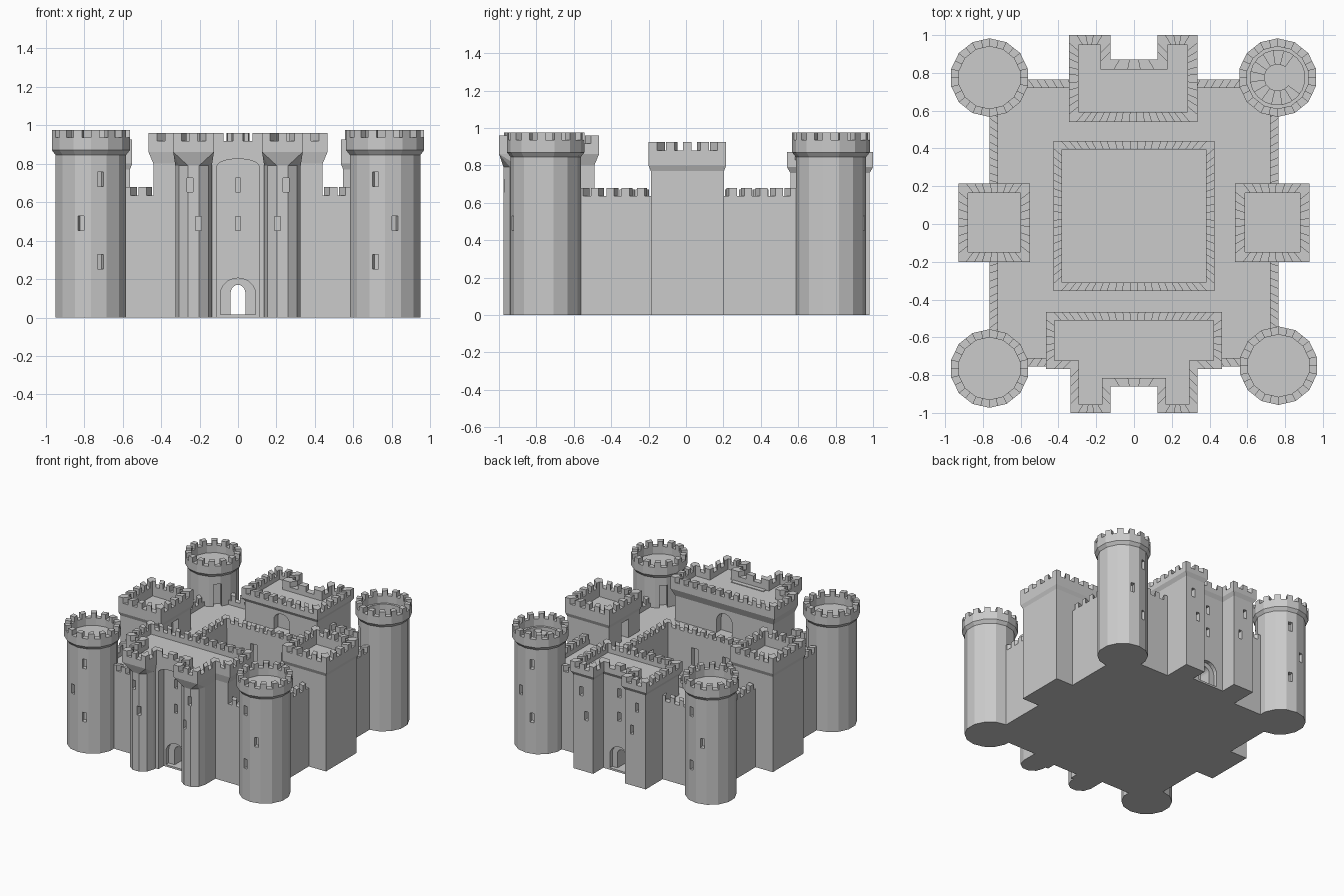
import bpy, bmesh, math
from mathutils import Vector

if "Cube" in bpy.data.objects:
    bpy.data.objects.remove(bpy.data.objects["Cube"])

cutters = []

def make(name, bm):
    bmesh.ops.recalc_face_normals(bm, faces=bm.faces)
    me = bpy.data.meshes.new(name)
    bm.to_mesh(me)
    bm.free()
    ob = bpy.data.objects.new(name, me)
    bpy.context.collection.objects.link(ob)
    return ob

def add_loft(bm, rings):
    vs = [[bm.verts.new(p) for p in r] for r in rings]
    n = len(vs[0])
    for a, b in zip(vs, vs[1:]):
        for i in range(n):
            j = (i + 1) % n
            bm.faces.new((a[i], a[j], b[j], b[i]))
    bm.faces.new(vs[0][::-1])
    bm.faces.new(vs[-1])

def at(pts, z):
    return [(p[0], p[1], z) for p in pts]

def loft(name, *levels):
    bm = bmesh.new()
    add_loft(bm, [at(p, z) for p, z in levels])
    return make(name, bm)

def rect(x0, x1, y0, y1):
    return [(x0, y0), (x1, y0), (x1, y1), (x0, y1)]

def box(name, x0, x1, y0, y1, z0, z1):
    r = rect(x0, x1, y0, y1)
    return loft(name, (r, z0), (r, z1))

def circle(cx, cy, r, n=14):
    return [(cx + r * math.cos(2 * math.pi * (i + .5) / n),
             cy + r * math.sin(2 * math.pi * (i + .5) / n)) for i in range(n)]

def inset(pts, d):
    out, n = [], len(pts)
    for i in range(n):
        a, p, b = (Vector(pts[k % n]) for k in (i - 1, i, i + 1))
        e, f = (p - a).normalized(), (b - p).normalized()
        n1, n2 = Vector((-e.y, e.x)), Vector((-f.y, f.x))
        out.append(tuple(p + (n1 + n2) * d / (1 + n1.dot(n2))))
    return out

def parapet(name, loop, t, z0, zc, zm, cells=None):
    """Low wall ring with merlons standing on it (loop is counter-clockwise)."""
    bm = bmesh.new()
    inner, n = inset(loop, t), len(loop)
    prof = [[bm.verts.new(p) for p in r] for r in
            (at(loop, z0), at(loop, zc), at(inner, zc), at(inner, z0))]
    for k in range(4):
        a, b = prof[k], prof[(k + 1) % 4]
        for i in range(n):
            j = (i + 1) % n
            bm.faces.new((a[i], a[j], b[j], b[i]))
    for i in range(n):
        o0, o1 = Vector(loop[i]), Vector(loop[(i + 1) % n])
        i0, i1 = Vector(inner[i]), Vector(inner[(i + 1) % n])
        c = cells or 2 * max(1, round(((o1 - o0).length / .042 - 1) / 2)) + 1
        for k in range(0, c, 2):
            s, e = k / c, (k + 1) / c
            q = [o0.lerp(o1, s), o0.lerp(o1, e), i0.lerp(i1, e), i0.lerp(i1, s)]
            add_loft(bm, [at(q, zc - .002), at(q, zm)])
    return make(name, bm)

def cutter(ob):
    ob.hide_render = True
    cutters.append(ob)
    return ob

def cut_box(*a):
    return cutter(box("cutter", *a))

def arch(hw, spring, top, y0, y1, z0):
    prof = [(-hw, z0), (hw, z0)] + [
        (hw * math.cos(math.pi * i / 10), spring + (top - spring) * math.sin(math.pi * i / 10))
        for i in range(11)]
    bm = bmesh.new()
    add_loft(bm, [[(x, y, z) for x, z in prof] for y in (y0, y1)])
    return cutter(make("cutter", bm))

def niche(cx, cy, ang, r, w, z0, z1, depth):
    d = Vector((math.cos(ang), math.sin(ang)))
    s = Vector((-d.y, d.x)) * w / 2
    c = Vector((cx, cy))
    a, b = c + d * (r - depth), c + d * (r + .1)
    q = [a - s, b - s, b + s, a + s]
    return cutter(loft("cutter", (q, z0), (q, z1)))

def cut(ob, cs):
    for c in cs:
        m = ob.modifiers.new("cut", 'BOOLEAN')
        m.operation, m.solver, m.object = 'DIFFERENCE', 'EXACT', c
    dg = bpy.context.evaluated_depsgraph_get()
    dg.update()
    me = bpy.data.meshes.new_from_object(ob.evaluated_get(dg))
    ob.modifiers.clear()
    ob.data = me

# Ward: solid block with sunken courtyard, through passage and court windows
passage = arch(.038, .13, .17, -1.2, 1.2, .015)
ward = box("ward", -.765, .765, -.755, .765, 0, .6)
wins = [cut_box(-.38, .38, -.31, .4, .015, 1), passage]
for s in (-.14, .14):
    wins += [cut_box(s - .03, s + .03, -.35, .44, .36, .52),
             cut_box(-.42, .42, s + .015, s + .075, .36, .52)]
cut(ward, wins)
parapet("curtain_parapet", rect(-.765, .765, -.755, .765), .045, .59, .635, .68)
parapet("court_parapet", rect(-.425, .425, -.355, .44), .045, .59, .635, .67)

# Corner towers
for cx, cy in ((-.765, -.765), (.765, -.75), (-.765, .775), (.76, .775)):
    top = circle(cx, cy, .208)
    low = circle(cx, cy, .188)
    tw = loft("corner_tower", (low, 0), (low, .845), (top, .87), (inset(top, .02), .87),
              (inset(top, .02), .875))
    sx, sy = math.copysign(1, cx), math.copysign(1, cy)
    cs = [niche(cx, cy, math.atan2(-sy, -sx), .185, .06, .6, .78, .05)]
    for z, off in ((.72, -.28), (.49, .28), (.29, -.28)):
        cs.append(niche(cx, cy, math.atan2(sy * math.cos(off), sx * math.sin(off)),
                        .185, .032, z - .038, z + .038, .04))
    if cx > 0 and cy > 0:
        # Spiral stair well in one tower
        well = circle(cx, cy, .145, 20)
        cs.append(cutter(loft("cutter", (well, .7), (well, 1.1))))
        for i in range(12):
            a, b = -math.pi * (.2 + i / 8), -math.pi * (.2 + (i + 1) / 8)
            q = [(cx + r * math.cos(t), cy + r * math.sin(t))
                 for r, t in ((.07, a), (.148, a), (.148, b), (.07, b))]
            loft("stair_step", (q, .69), (q, .86 - i * .013))
    cut(tw, cs)
    parapet("corner_tower_parapet", top, .042, .87, .935, .975, 2)

# Side towers
for x0, x1 in ((-.93, -.55), (.535, .93)):
    r = rect(x0, x1, -.2, .215)
    low = inset(r, .012)
    st = loft("side_tower", (low, 0), (low, .77), (r, .8), (inset(r, .02), .8),
              (inset(r, .02), .805))
    inner = 0 if x0 < 0 else math.pi
    cut(st, [niche((x0 + x1) / 2, 0, inner, .185, .09, .6, .75, .06)])
    parapet("side_tower_parapet", r, .052, .8, .88, .925)

# Front gatehouse: wide block, recessed gate panel, arched screen
recess = arch(.092, .12, .205, -1.2, -.75, .015)
slits = [cut_box(-.014, .014, -1.2, -.75, z - .036, z + .036) for z in (.49, .69)]
body = loft("front_gatehouse", (rect(-.44, .44, -.755, -.49), 0),
            (rect(-.44, .44, -.755, -.49), .8), (rect(-.465, .465, -.768, -.465), .86))
cut(body, [passage, arch(.07, .7, .77, -.55, -.3, .6)])
panel = box("gate_panel", -.145, .145, -.79, -.7, 0, .87)
cut(panel, [passage, recess] + slits)
screen = box("gate_arch_screen", -.145, .145, -.86, -.78, 0, .88)
cut(screen, [arch(.11, .785, .825, -1.2, -.7, -.1)])
front_loop = [(-.465, -.465), (-.465, -.768), (-.337, -.768), (-.337, -1), (-.125, -1),
              (-.125, -.86), (.125, -.86), (.125, -1), (.337, -1), (.337, -.768),
              (.465, -.768), (.465, -.465)]
floor = inset(front_loop, .02)
loft("front_gatehouse_roof", (floor, .85), (floor, .875))
parapet("front_gatehouse_parapet", front_loop, .045, .86, .918, .96)

# Front gate towers: rounded shaft flaring to a square head
for s in (-1, 1):
    c = s * .231
    shaft = [(c + .095 * math.cos(math.pi * (1 + i / 5)), -.885 + .095 * math.sin(math.pi * (1 + i / 5)))
             for i in range(6)] + [(c + .095, -.72), (c - .095, -.72)]
    gt = loft("front_gate_tower", (shaft, 0), (shaft, .8))
    cut(gt, [cut_box(x - .015, x + .015, -1.2, -.93, z - .036, z + .036)
             for x, z in ((s * .25, .69), (s * .205, .49))])
    bm = bmesh.new()
    for p in at(shaft, .79) + at(rect(c - .106, c + .106, -1, -.72), .861):
        bm.verts.new(p)
    bmesh.ops.convex_hull(bm, input=bm.verts)
    make("front_gate_tower_corbel", bm)

# Back gatehouse with two square towers
back_loop = [(-.345, .54), (.335, .54), (.335, 1), (.125, 1), (.125, .87),
             (-.125, .87), (-.125, 1), (-.345, 1)]
low = inset(back_loop, .018)
back = loft("back_gatehouse", (low, 0), (low, .76), (back_loop, .79),
            (inset(back_loop, .02), .79), (inset(back_loop, .02), .795))
cs = [passage, arch(.085, .12, .205, .82, 1.2, .015), arch(.07, .68, .74, .3, .61, .6)]
cs += [cut_box(-.014, .014, .81, 1.2, z - .036, z + .036) for z in (.45, .64)]
cs += [cut_box(x - .015, x + .015, .94, 1.2, z - .036, z + .036)
       for s in (-1, 1) for x, z in ((s * .25, .64), (s * .205, .45))]
cut(back, cs)
parapet("back_gatehouse_parapet", back_loop, .052, .79, .83, .872)

for c in cutters:
    bpy.data.objects.remove(c, do_unlink=True)
